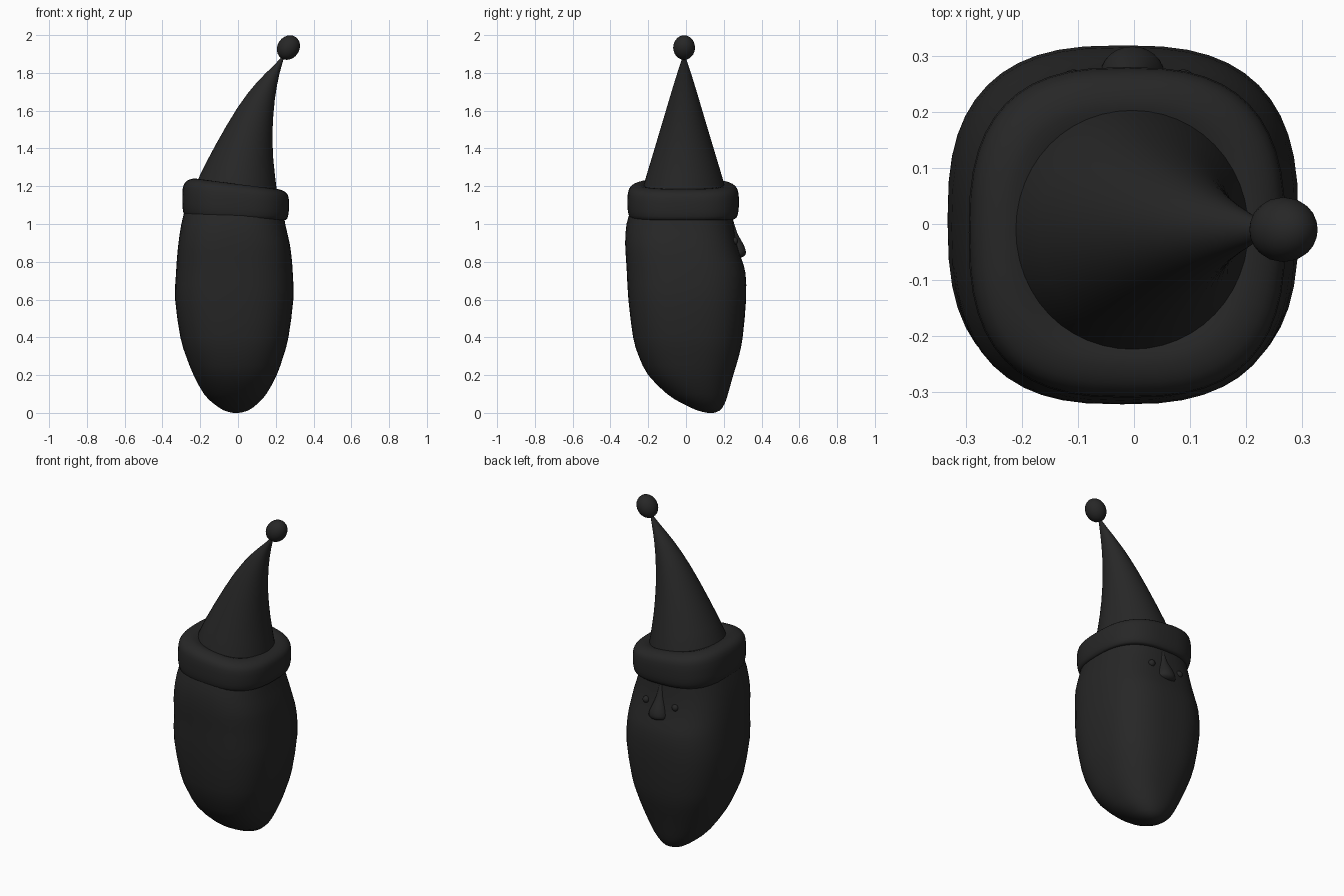
import bpy, bmesh, math

if "Cube" in bpy.data.objects:
    bpy.data.objects.remove(bpy.data.objects["Cube"])

dark = bpy.data.materials.new("dark")
dark.diffuse_color = (0.02, 0.02, 0.02, 1)
dark.use_nodes = True
dark.node_tree.nodes["Principled BSDF"].inputs["Base Color"].default_value = dark.diffuse_color


def finish(ob, angle=60):
    ob.data.materials.append(dark)
    bpy.ops.object.select_all(action='DESELECT')
    ob.select_set(True)
    bpy.context.view_layer.objects.active = ob
    bpy.ops.object.shade_smooth_by_angle(angle=math.radians(angle))


def spline(rows, steps):
    """Catmull-Rom refinement of the section table."""
    out = []
    for i in range(len(rows) - 1):
        a, b = rows[max(i - 1, 0)], rows[i]
        c, d = rows[i + 1], rows[min(i + 2, len(rows) - 1)]
        for k in range(steps):
            t = k / steps
            out.append([0.5 * (2 * q + (r - p) * t + (2 * p - 5 * q + 4 * r - s) * t * t
                               + (3 * q - p - 3 * r + s) * t ** 3)
                        for p, q, r, s in zip(a, b, c, d)])
    return out + [list(rows[-1])]


def loft(name, rows, sides=48, steps=2):
    """Rows: x_min, x_max, y_min, y_max, z at x_min, z at x_max, superellipse power."""
    bm = bmesh.new()
    rings = []
    for x0, x1, y0, y1, z0, z1, n in spline(rows, steps):
        ring = []
        for i in range(sides):
            a = 2 * math.pi * i / sides
            c, s = math.cos(a), math.sin(a)
            u = math.copysign(abs(c) ** (2 / n), c)
            v = math.copysign(abs(s) ** (2 / n), s)
            ring.append(bm.verts.new(((x0 + x1) / 2 + u * (x1 - x0) / 2,
                                      (y0 + y1) / 2 + v * (y1 - y0) / 2,
                                      (z0 + z1) / 2 + u * (z1 - z0) / 2)))
        rings.append(ring)
    for lo, hi in zip(rings, rings[1:]):
        for i in range(sides):
            j = (i + 1) % sides
            bm.faces.new((lo[i], lo[j], hi[j], hi[i]))
    bm.faces.new(rings[0][::-1])
    bm.faces.new(rings[-1])
    bmesh.ops.recalc_face_normals(bm, faces=bm.faces)
    me = bpy.data.meshes.new(name)
    bm.to_mesh(me)
    bm.free()
    ob = bpy.data.objects.new(name, me)
    bpy.context.collection.objects.link(ob)
    finish(ob)
    return ob


def ball(name, loc, radii, tilt=0.0):
    bpy.ops.mesh.primitive_uv_sphere_add(segments=20, ring_count=12, radius=1,
                                         location=loc, rotation=(0, tilt, 0))
    ob = bpy.context.object
    ob.name = name
    ob.scale = radii
    finish(ob)


# head and long beard
body = [(-.025, .005, .115, .145, 0, 2.0),
        (-.075, .055, .06, .18, .013, 2.0),
        (-.13, .105, -.02, .205, .05, 2.1),
        (-.18, .15, -.10, .222, .10, 2.2),
        (-.235, .205, -.20, .25, .20, 2.4),
        (-.275, .24, -.25, .28, .30, 2.5),
        (-.305, .267, -.28, .30, .40, 2.6),
        (-.333, .293, -.305, .318, .60, 2.7),
        (-.328, .290, -.313, .315, .74, 2.7),
        (-.323, .284, -.318, .292, .82, 2.7),
        (-.315, .273, -.322, .268, .90, 2.7),
        (-.30, .25, -.315, .25, 1.0, 2.6),
        (-.275, .235, -.285, .24, 1.1, 2.6)]
loft("head_and_beard", [(a, b, c, d, z, z, n) for a, b, c, d, z, n in body])

# hat brim: rounded band, tilted slightly across x
band = [(.05, 1.045, 1.03), (.02, 1.035, 1.02), (.005, 1.065, 1.04), (0, 1.11, 1.09),
        (.002, 1.185, 1.14), (.015, 1.22, 1.165), (.04, 1.236, 1.18),
        (.075, 1.24, 1.185), (.12, 1.22, 1.17)]
loft("hat_brim", [(-.295 + i, .27 - i, -.31 + i, .28 - i, zl, zr, 2.7)
                  for i, zl, zr in band])

# hat cone bending sideways
cone = [(-.225, .21, 1.17, 1.12, .225), (-.21, .205, 1.24, 1.18, .213),
        (-.118, .187, 1.42, 1.34, .162), (.0, .183, 1.62, 1.50, .107),
        (.10, .195, 1.75, 1.66, .064), (.19, .218, 1.84, 1.79, .030),
        (.238, .246, 1.892, 1.888, .006)]
loft("hat_cone", [(a, b, -.01 - r, -.01 + r, zl, zr, 2) for a, b, zl, zr, r in cone])

# pompom
ball("pompom", (.267, -.01, 1.934), (.058, .058, .068), .6)

# nose
nose = [(.025, .24, .29, .822), (.052, .225, .311, .832), (.056, .22, .317, .855),
        (.042, .22, .303, .895), (.024, .22, .272, .95), (.012, .22, .25, 1.02)]
loft("nose", [(-w - .003, w - .003, a, b, z, z, 2) for w, a, b, z in nose], sides=24)

# eyes
for side, label in ((-1, "left"), (1, "right")):
    ball(label + "_eye", (side * .098 - .01, .258, .91), (.02, .018, .02))
